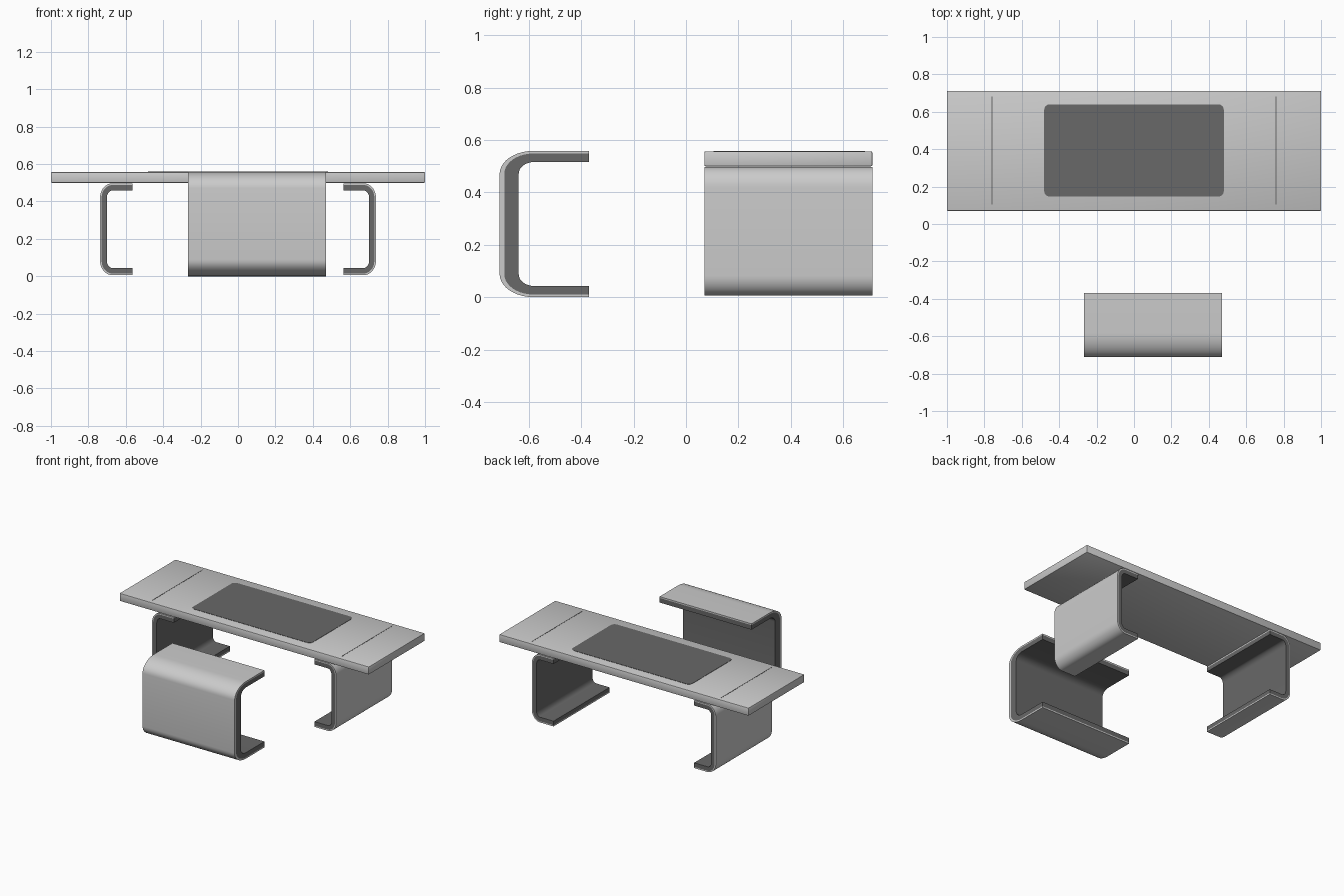
import bpy, bmesh
from math import sin, cos, pi
from mathutils import Matrix

if "Cube" in bpy.data.objects:
    bpy.data.objects.remove(bpy.data.objects["Cube"])

dark = bpy.data.materials.new("dark_grey")
dark.diffuse_color = (0.14, 0.14, 0.14, 1)
dark.use_nodes = True
dark.node_tree.nodes["Principled BSDF"].inputs["Base Color"].default_value = dark.diffuse_color


def finish(bm, name, mat=None):
    bmesh.ops.recalc_face_normals(bm, faces=bm.faces)
    me = bpy.data.meshes.new(name)
    bm.to_mesh(me)
    bm.free()
    ob = bpy.data.objects.new(name, me)
    bpy.context.collection.objects.link(ob)
    if mat:
        me.materials.append(mat)
    bpy.ops.object.select_all(action='DESELECT')
    ob.select_set(True)
    bpy.context.view_layer.objects.active = ob
    bpy.ops.object.shade_smooth_by_angle()
    return ob


def box(name, x0, x1, y0, y1, z0, z1, mat=None, bevel=0, corner=0):
    bm = bmesh.new()
    m = Matrix.LocRotScale(((x0 + x1) / 2, (y0 + y1) / 2, (z0 + z1) / 2), None,
                           (x1 - x0, y1 - y0, z1 - z0))
    bmesh.ops.create_cube(bm, size=1, matrix=m)
    if corner:
        es = [e for e in bm.edges if abs(e.verts[0].co.z - e.verts[1].co.z) > 1e-5]
        bmesh.ops.bevel(bm, geom=es, offset=corner, segments=6, profile=0.5, affect='EDGES')
    if bevel:
        bmesh.ops.bevel(bm, geom=bm.edges[:], offset=bevel, segments=2, profile=0.5, affect='EDGES')
    return finish(bm, name, mat)


def c_path(depth, z0, z1, ru, rz, inset_u, inset_z, n=10):
    """C outline (u, z): back at u=0, open at u=depth, offset inward by the insets."""
    a, b = ru - inset_u, rz - inset_z
    pts = [(depth, z0 + inset_z)]
    for zc, start in ((z0 + rz, 1.5 * pi), (z1 - rz, pi)):
        for i in range(n + 1):
            t = start - i / n * pi / 2
            pts.append((ru + a * cos(t), zc + b * sin(t)))
    return pts + [(depth, z1 - inset_z)]


def channel(name, place, w0, w1, dims, outer, inner, mat=None):
    """Extrude the band between two C outlines from w0 to w1."""
    p, q = c_path(*dims, *outer), c_path(*dims, *inner)
    bm = bmesh.new()
    rings = [[[bm.verts.new(place(u, w, z)) for u, z in path] for path in (p, q)]
             for w in (w0, w1)]
    (a, b), (c, d) = rings
    for i in range(len(p) - 1):
        j = i + 1
        for f in ((a[i], a[j], c[j], c[i]), (b[i], b[j], d[j], d[i]),
                  (a[i], a[j], b[j], b[i]), (c[i], c[j], d[j], d[i])):
            bm.faces.new(f)
    for k in (0, -1):
        bm.faces.new((a[k], c[k], d[k], b[k]))
    return finish(bm, name, mat)


# Table top with inlaid pad and two seam lines
box("table_top", -1, 1, 0.07, 0.712, 0.5, 0.557, bevel=0.005)
box("desk_pad", -0.48, 0.48, 0.146, 0.64, 0.545, 0.559, dark, corner=0.03)
for s, side in ((-1, "left"), (1, "right")):
    box(side + "_seam", s * 0.76 - 0.003, s * 0.76 + 0.003, 0.105, 0.683, 0.55, 0.558, dark)

    # C-shaped leg: light outer shell and dark lining
    def place(u, w, z, s=s):
        return (s * (0.738 - u), w, z)
    dims = (0.174, 0.006, 0.497, 0.067, 0.077)
    channel(side + "_leg_shell", place, 0.07, 0.712, dims, (0, 0), (0.009, 0.009))
    channel(side + "_leg_lining", place, 0.07, 0.712, dims, (0.009, 0.009), (0.037, 0.038), dark)


# Seat: a wider, deeper channel open to the back
def seat_place(u, w, z):
    return (w, -0.712 + u, z)


dims = (0.342, 0.0, 0.559, 0.13, 0.088)
channel("seat_shell", seat_place, -0.267, 0.471, dims, (0, 0), (0.018, 0.01))
channel("seat_lining", seat_place, -0.267, 0.471, dims, (0.018, 0.01), (0.073, 0.043), dark)
